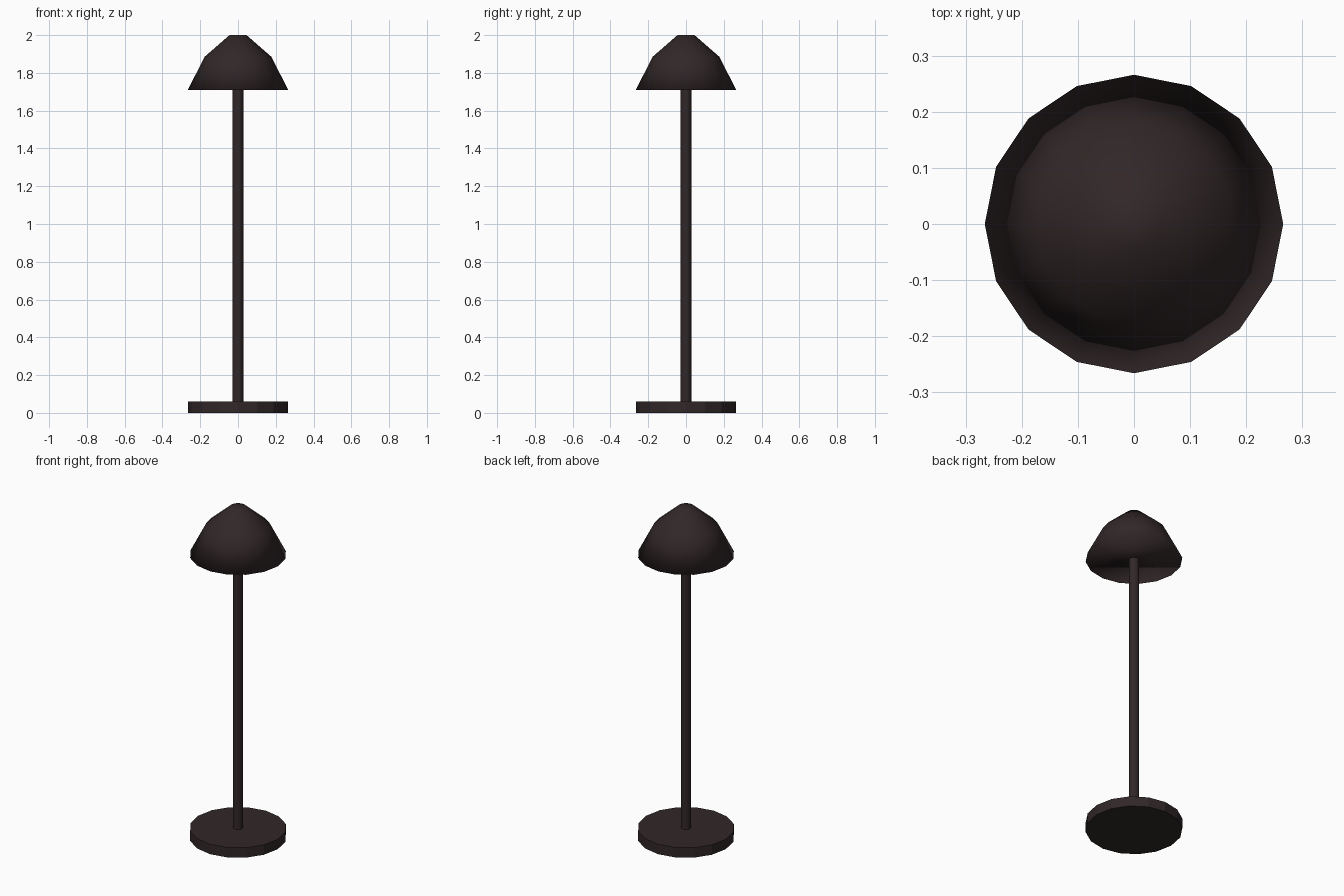
import bpy, bmesh, math

if "Cube" in bpy.data.objects:
    bpy.data.objects.remove(bpy.data.objects["Cube"])

# Single dark brown finish
dark = bpy.data.materials.new("dark_brown_metal")
dark.diffuse_color = (0.031, 0.020, 0.021, 1)
dark.use_nodes = True
dark.node_tree.nodes["Principled BSDF"].inputs["Base Color"].default_value = dark.diffuse_color


def lathe(name, profile, sides, smooth):
    """Closed solid of revolution from (radius, z) points, bottom to top."""
    bm = bmesh.new()
    rings = [[bm.verts.new((r * math.cos(2 * math.pi * i / sides),
                            r * math.sin(2 * math.pi * i / sides), z))
              for i in range(sides)] for r, z in profile]
    for a, b in zip(rings, rings[1:]):
        for i in range(sides):
            j = (i + 1) % sides
            bm.faces.new((a[i], a[j], b[j], b[i]))
    bm.faces.new(rings[0][::-1])
    bm.faces.new(rings[-1])
    for f in bm.faces:
        f.smooth = smooth
    mesh = bpy.data.meshes.new(name)
    bm.to_mesh(mesh)
    bm.free()
    mesh.materials.append(dark)
    obj = bpy.data.objects.new(name, mesh)
    bpy.context.collection.objects.link(obj)


# Flat round foot
lathe("base", [(0.266, 0), (0.266, 0.06)], 16, False)
# Upright pole
lathe("pole", [(0.028, 0.06), (0.028, 1.71)], 16, False)
# Domed shade, closed underneath and shaded smooth all over
lathe("shade", [(0.266, 1.71), (0.176, 1.886), (0.045, 2.0)], 16, True)
